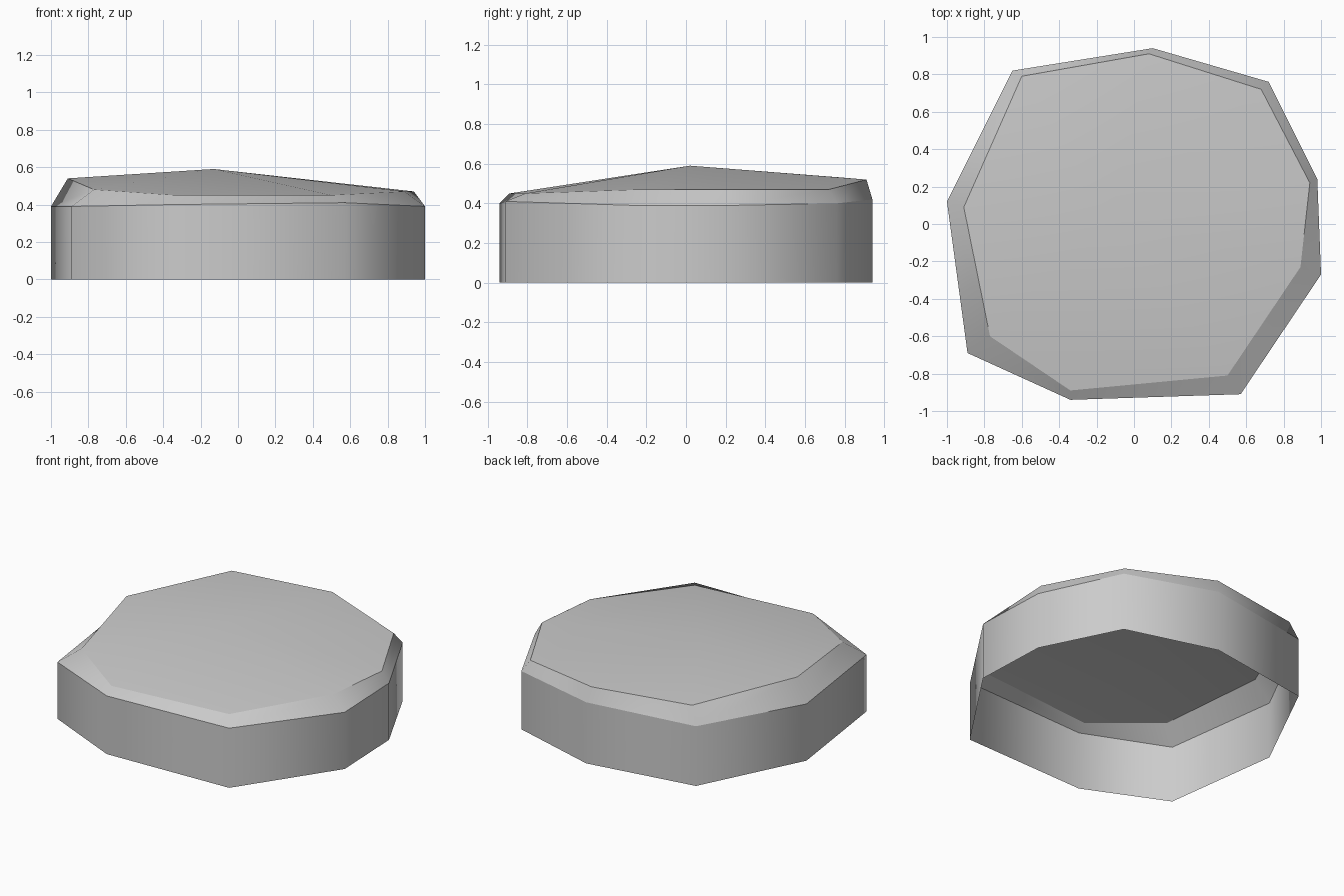
import bpy, bmesh

cube = bpy.data.objects.get("Cube")
if cube:
    bpy.data.objects.remove(cube, do_unlink=True)

# Irregular nine-sided outlines, running the same way around
outer = [(0.10, 0.94, 0.42), (-0.65, 0.82, 0.41), (-1.0, 0.12, 0.39),
         (-0.89, -0.69, 0.39), (-0.34, -0.94, 0.40), (0.57, -0.91, 0.41),
         (1.0, -0.27, 0.39), (0.98, 0.24, 0.39), (0.72, 0.76, 0.40)]
inner = [(0.08, 0.91, 0.52), (-0.60, 0.79, 0.53), (-0.91, 0.09, 0.54),
         (-0.77, -0.60, 0.48), (-0.34, -0.89, 0.45), (0.50, -0.81, 0.45),
         (0.89, -0.23, 0.47), (0.94, 0.22, 0.47), (0.68, 0.72, 0.47)]
peak = (-0.13, 0.02, 0.59)

stone = bpy.data.materials.new("stone grey")
stone.use_nodes = True
grey = (0.6, 0.6, 0.6, 1)
stone.diffuse_color = grey
stone.node_tree.nodes["Principled BSDF"].inputs["Base Color"].default_value = grey

# Open-bottomed shell: wall, sloping rim and a fanned top
bm = bmesh.new()
rings = [[bm.verts.new(p) for p in ring]
         for ring in ([(x, y, 0) for x, y, z in outer], outer, inner)]
top = bm.verts.new(peak)
n = len(outer)
for i in range(n):
    j = (i + 1) % n
    for low, high in zip(rings, rings[1:]):
        bm.faces.new((low[i], low[j], high[j], high[i]))
    bm.faces.new((rings[2][i], rings[2][j], top))
for face in bm.faces:
    face.smooth = True

# Crisp shading breaks above and below the sloping rim
for ring in rings[1:]:
    for i in range(n):
        bm.edges.get((ring[i], ring[(i + 1) % n])).smooth = False

mesh = bpy.data.meshes.new("stone_slab")
bm.to_mesh(mesh)
bm.free()
mesh.materials.append(stone)
slab = bpy.data.objects.new("stone_slab", mesh)
bpy.context.collection.objects.link(slab)
